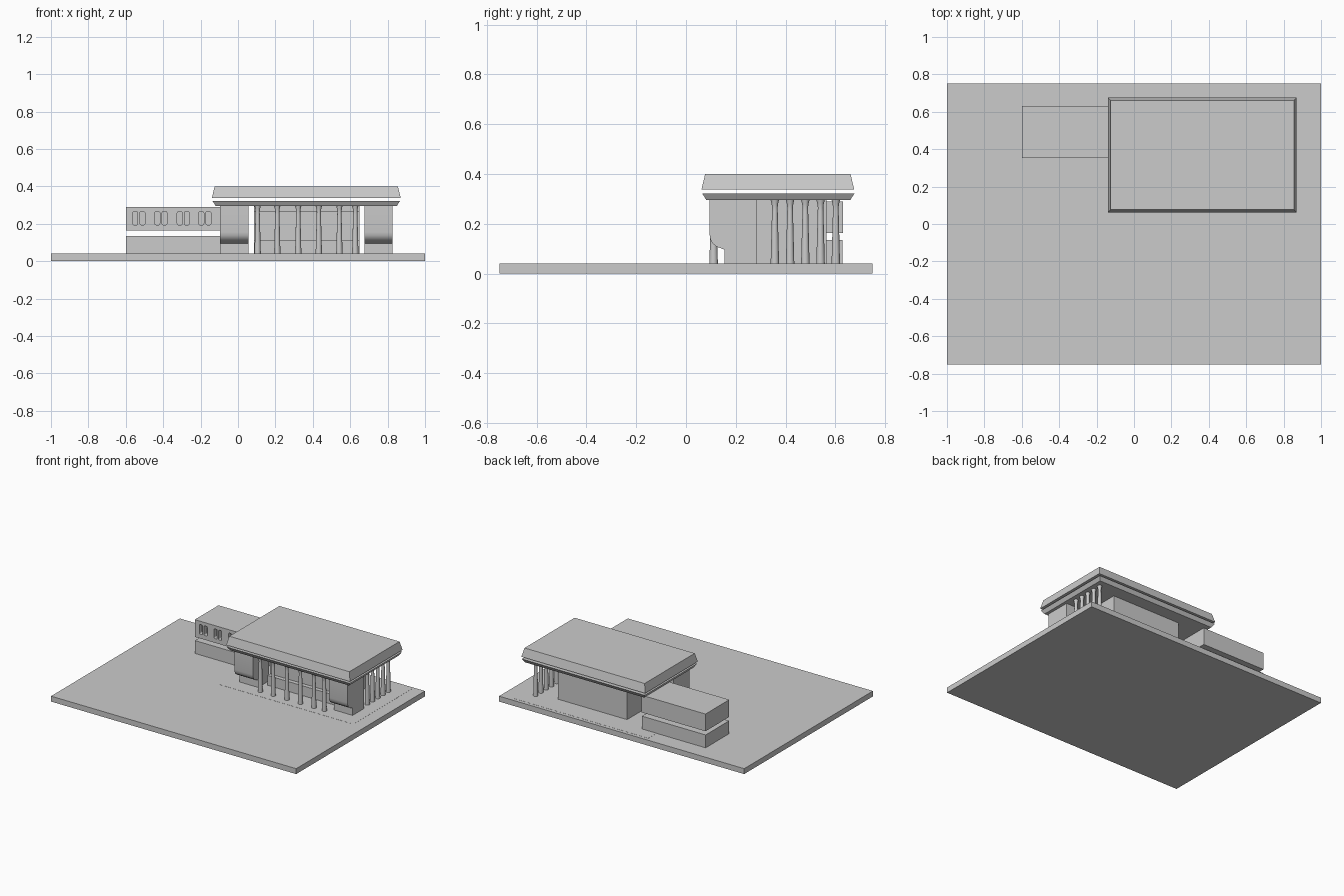
import bpy, bmesh, math

if "Cube" in bpy.data.objects:
    bpy.data.objects.remove(bpy.data.objects["Cube"])


def make(name, bm):
    bmesh.ops.recalc_face_normals(bm, faces=bm.faces)
    me = bpy.data.meshes.new(name)
    bm.to_mesh(me)
    bm.free()
    ob = bpy.data.objects.new(name, me)
    bpy.context.collection.objects.link(ob)
    return ob


def smooth(ob):
    bpy.ops.object.select_all(action='DESELECT')
    ob.select_set(True)
    bpy.context.view_layer.objects.active = ob
    bpy.ops.object.shade_smooth_by_angle(angle=math.radians(40))


# Box whose top can be inset (or outset when negative)
def box(name, x0, x1, y0, y1, z0, z1, inset=0.0):
    bm = bmesh.new()
    rings = []
    for z, i in ((z0, 0.0), (z1, inset)):
        rings.append([bm.verts.new(p) for p in (
            (x0 + i, y0 + i, z), (x1 - i, y0 + i, z),
            (x1 - i, y1 - i, z), (x0 + i, y1 - i, z))])
    a, b = rings
    bm.faces.new(a)
    bm.faces.new(b)
    for k in range(4):
        j = (k + 1) % 4
        bm.faces.new((a[k], a[j], b[j], b[k]))
    return make(name, bm)


# Closed outline extruded along a vector
def prism(name, pts, vec):
    bm = bmesh.new()
    face = bm.faces.new([bm.verts.new(p) for p in pts])
    ext = bmesh.ops.extrude_face_region(bm, geom=[face], use_keep_orig=True)
    bmesh.ops.translate(bm, vec=vec, verts=[v for v in ext['geom'] if isinstance(v, bmesh.types.BMVert)])
    return make(name, bm)


# Tapered round column with a flared head
def column(name, x, y, sides=16):
    bm = bmesh.new()
    prev = None
    for r, z in ((0.017, 0.04), (0.0115, 0.25), (0.011, 0.265), (0.013, 0.28), (0.017, 0.296)):
        ring = [bm.verts.new((x + r * math.cos(2 * math.pi * k / sides),
                              y + r * math.sin(2 * math.pi * k / sides), z)) for k in range(sides)]
        if prev:
            for k in range(sides):
                j = (k + 1) % sides
                bm.faces.new((prev[k], prev[j], ring[j], ring[k]))
        else:
            bm.faces.new(ring)
        prev = ring
    bm.faces.new(prev)
    smooth(make(name, bm))


# Site slab and thin paving sheet
box("ground_slab", -1, 1, -0.75, 0.75, 0, 0.04)
box("paving", -0.2, 0.91, 0.045, 0.725, 0.039, 0.0408)

# Floating two-tier roof
box("roof_upper", -0.14, 0.87, 0.062, 0.676, 0.337, 0.40, 0.015)
box("roof_lower", -0.119, 0.849, 0.082, 0.66, 0.295, 0.322, -0.017)

# Main hall with a front sill and lintel
box("hall", 0.085, 0.65, 0.25, 0.565, 0.04, 0.296)
box("front_sill", 0.085, 0.65, 0.22, 0.25, 0.04, 0.113)
box("front_lintel", 0.085, 0.65, 0.23, 0.25, 0.267, 0.296)

# Corner blocks with a curved undercut at the front
profile = [(0.095, 0.296), (0.095, 0.155), (0.098, 0.137), (0.107, 0.12), (0.125, 0.107),
           (0.155, 0.096), (0.155, 0.04), (0.285, 0.04), (0.285, 0.296)]
for side, x in (("left", -0.096), ("right", 0.676)):
    smooth(prism(side + "_block", [(x, y, z) for y, z in profile], (0.151, 0, 0)))

# Colonnades at the front and right side
for i, x in enumerate((0.105, 0.21, 0.322, 0.432, 0.542, 0.627)):
    column(f"front_column_{i}", x, 0.111)
for i in range(5):
    column(f"side_column_{i}", 0.805, 0.357 + i * 0.0612)

# Side wing in two stacked volumes with an open gap between
box("wing_lower", -0.6, -0.08, 0.355, 0.628, 0.04, 0.135)
wing = box("wing_upper", -0.6, -0.08, 0.353, 0.63, 0.163, 0.29)

# Paired rounded window recesses in the upper wing
for i, c in enumerate((-0.53, -0.412, -0.293, -0.177)):
    for k, off in enumerate((-0.019, 0.019)):
        pts = []
        for q, (sx, sz) in enumerate(((1, 1), (-1, 1), (-1, -1), (1, -1))):
            for s in range(4):
                a = math.pi / 2 * (q + s / 3)
                pts.append((c + off + sx * 0.005 + 0.008 * math.cos(a), 0.34,
                            0.230 + sz * 0.028 + 0.008 * math.sin(a)))
        cutter = prism(f"window_cutter_{i}_{k}", pts, (0, 0.045, 0))
        cutter.hide_render = True
        cutter.hide_set(True)
        mod = wing.modifiers.new("window", 'BOOLEAN')
        mod.operation = 'DIFFERENCE'
        mod.solver = 'EXACT'
        mod.object = cutter
